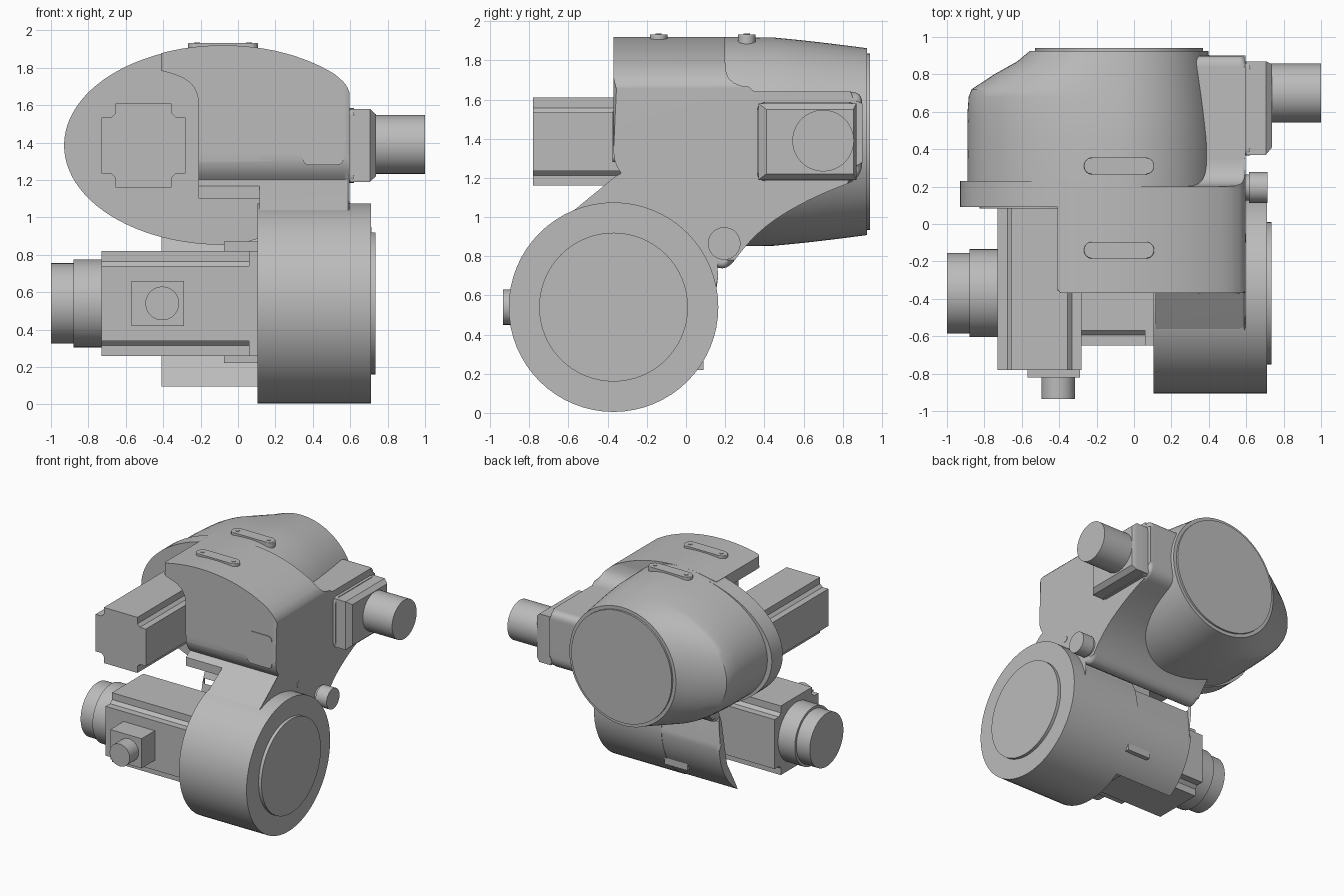
import bpy, bmesh
from math import cos, sin, pi, radians, sqrt
from mathutils import Vector

cube = bpy.data.objects.get("Cube")
if cube:
    bpy.data.objects.remove(cube)

grey = bpy.data.materials.new("casing grey")
grey.use_nodes = True
grey.diffuse_color = (0.5, 0.5, 0.5, 1)
grey.node_tree.nodes["Principled BSDF"].inputs["Base Color"].default_value = (0.5, 0.5, 0.5, 1)

PLACE = {"x": lambda a, b, c: (c, a, b), "y": lambda a, b, c: (a, c, b), "z": lambda a, b, c: (a, b, c)}


def finish(name, bm):
    bmesh.ops.recalc_face_normals(bm, faces=bm.faces)
    mesh = bpy.data.meshes.new(name)
    bm.to_mesh(mesh)
    bm.free()
    mesh.materials.append(grey)
    ob = bpy.data.objects.new(name, mesh)
    bpy.context.collection.objects.link(ob)
    return ob


def loft(name, sections, axis, edge=0.0):
    """Skin equal-length outlines given as (position, points); optionally round the cap rims."""
    bm = bmesh.new()
    rings = [[bm.verts.new(PLACE[axis](a, b, c)) for a, b in pts] for c, pts in sections]
    n = len(rings[0])
    for r, s in zip(rings, rings[1:]):
        for i in range(n):
            bm.faces.new((r[i], r[(i + 1) % n], s[(i + 1) % n], s[i]))
    caps = [bm.faces.new(rings[0]), bm.faces.new(rings[-1])]
    if edge:
        rims = [e for f in caps for e in f.edges]
        bmesh.ops.bevel(bm, geom=rims, offset=edge, segments=4, profile=0.5,
                        affect='EDGES', clamp_overlap=False)
    return finish(name, bm)


def prism(name, pts, axis, lo, hi, edge=0.0):
    return loft(name, [(lo, pts), (hi, pts)], axis, edge)


def ellipse(a, b, left, right, up, n=96):
    """Oval about (a, b) with separate left and right half widths."""
    out = []
    for i in range(n):
        t = 2 * pi * i / n
        out.append((a + cos(t) * (right if cos(t) > 0 else left), b + sin(t) * up))
    return out


def cylinder(name, axis, a, b, r, lo, hi, edge=0.0):
    return prism(name, ellipse(a, b, r, r, r, 64), axis, lo, hi, edge)


def filleted(corners, steps=6):
    """Replace each (a, b, r) corner by a smooth curve starting r away from it."""
    out = []
    for i, (a, b, r) in enumerate(corners):
        p = Vector((a, b))
        if not r:
            out.append((a, b))
            continue
        p0 = p + (Vector(corners[i - 1][:2]) - p).normalized() * r
        p1 = p + (Vector(corners[(i + 1) % len(corners)][:2]) - p).normalized() * r
        for k in range(steps + 1):
            t = k / steps
            out.append(tuple(p0 * (1 - t) ** 2 + p * 2 * t * (1 - t) + p1 * t * t))
    return out


def rect(a0, b0, a1, b1, r=0.0):
    return filleted([(a0, b0, r), (a1, b0, r), (a1, b1, r), (a0, b1, r)])


def notched(a, b, h, n):
    """Square motor section with stepped corners."""
    quarter = [(h, -h + n), (h, h - n), (h - n * 0.7, h - n), (h - n, h - n * 0.7)]
    out = []
    for k in range(4):
        c, s = round(cos(k * pi / 2)), round(sin(k * pi / 2))
        out += [(a + x * c - y * s, b + x * s + y * c) for x, y in quarter]
    return out


def boolean(ob, cutter, operation):
    mod = ob.modifiers.new(operation, 'BOOLEAN')
    mod.operation, mod.object, mod.solver = operation, cutter, 'EXACT'
    bpy.context.view_layer.objects.active = ob
    bpy.ops.object.modifier_apply(modifier=mod.name)
    bpy.data.objects.remove(cutter)


JY, JZ, JR = -0.37, 0.54, 0.535      # lower joint axis and radius
HX, HZ, HR = -0.08, 1.385, 0.535     # upper housing axis and radius

# Main casting: side profile with the joint arc at its foot
arc = [(JY + 0.532 * cos(radians(t)), JZ + 0.532 * sin(radians(t))) for t in range(135, 361, 5)]
upper = filleted([(0.19, 0.7, 0.1), (0.36, 0.93, 0.16), (0.62, 1.09, 0.15), (0.9, 1.2, 0.08),
                  (0.9, 1.64, 0.06), (0.2, 1.64, 0.15), (0.2, 2, 0), (JY, 2, 0), (JY, 1.26, 0.08)])
body = prism("main_casting", arc + upper, "x", -0.41, 0.597, 0.03)
crown = [p for p in ellipse(HX, HZ, 0.85, 0.85, HR) if p[1] > HZ + 0.01 and p[0] < 0.55]
corner = filleted([(-0.9, -0.1, 0), (0.6, -0.1, 0), (0.6, 1.7, 0.07), (0.5, 1.775, 0)])[:-1]
boolean(body, prism("crown_cutter", corner + crown, "y", -1.2, 1.2), 'INTERSECT')

# Bay for the lower motor, leaving a curved rear wall
bay = [(-1.2, -0.1), (-1.2, 1.35), (-0.366, 1.35), (-0.366, 1.1), (0.1, 1.1), (0.2, 0.9), (0.13, 0.72),
       (0.09, 0.5), (0.06, 0.35), (-0.04, 0.17), (-0.08, 0.09), (0.3, 0.09), (0.3, -0.1)]
boolean(body, prism("lower_bay_cutter", bay, "x", -0.6, 0.115), 'DIFFERENCE')
# Bay for the upper motor under a curled lip
lip = filleted([(-0.6, 0.95, 0), (-0.21, 0.95, 0), (-0.21, 1.72, 0.12), (-0.42, 1.79, 0.06), (-0.6, 1.79, 0)])
boolean(body, prism("upper_bay_cutter", lip, "y", -0.6, 0.1), 'DIFFERENCE')

# Upper housing: side lobe blending into a round rear opening
sections = []
for y, blend in ((0.2, 0), (0.45, 0), (0.6, 0), (0.68, 0.02), (0.72, 0.07), (0.8, 0.45), (0.87, 0.82), (0.925, 1)):
    r = HR - 0.058 * max(0, (y - 0.4) / 0.525) ** 1.2
    sections.append((y, ellipse(HX, HZ, 0.81 * (1 - blend) + r * blend, r, r)))
loft("upper_housing", sections, "y")
cylinder("rear_face", "y", HX, HZ, 0.45, 0.9, 0.94)
prism("motor_flange", ellipse(HX, HZ, 0.85, 0.53, 0.532), "y", 0.09, 0.23, 0.02)

# Lower joint drum and its cover
cylinder("joint_drum", "x", JY, JZ, JR, 0.105, 0.71, 0.012)
cylinder("joint_cover", "x", JY, JZ, 0.38, 0.7, 0.735)

# Upper motor
cylinder("upper_motor_seat", "y", -0.515, HZ, 0.31, 0.083, 0.12)
prism("upper_motor", notched(-0.505, HZ, 0.225, 0.075), "y", -0.78, 0.12)

# Lower motor with stepped rear caps and cable connector
prism("lower_motor", notched(JY, JZ, 0.28, 0.08), "x", -0.73, 0.06)
prism("lower_motor_mount", rect(JY - 0.28, JZ - 0.28, JY + 0.28, JZ + 0.28), "x", 0.06, 0.13)
prism("lower_motor_bracket", rect(-0.34, 0.22, 0.09, 0.87), "x", -0.075, 0.13)
cylinder("lower_motor_cap", "x", JY, JZ, 0.235, -0.88, -0.72)
cylinder("lower_motor_end", "x", JY, JZ, 0.215, -1.0, -0.87)
prism("cable_socket", rect(-0.57, 0.42, -0.29, 0.66), "y", -0.82, -0.63)
cylinder("cable_plug", "y", -0.405, JZ, 0.09, -0.935, -0.8)

# Side connector on the left arm
prism("side_plate", rect(0.365, 1.185, 0.87, 1.585, 0.04), "x", 0.57, 0.62, 0.01)
outer, inner = rect(0.37, 1.19, 0.87, 1.58), rect(0.41, 1.22, 0.855, 1.55)
loft("side_connector", [(0.6, outer), (0.705, outer), (0.738, inner)], "x")
cylinder("side_knob", "x", 0.7, 1.39, 0.157, 0.72, 1.0, 0.02)

# Stop pin, plug and cover plates
cylinder("stop_pin", "x", 0.195, 0.865, 0.083, 0.615, 0.715, 0.006)
cylinder("stop_pin_neck", "x", 0.195, 0.865, 0.07, 0.57, 0.63)
cylinder("side_plug", "x", -0.075, 1.055, 0.025, 0.58, 0.6)
prism("front_cover_plate", rect(0.345, 1.28, 0.565, 1.54, 0.04), "y", -0.375, -0.36)

# Lifting strips on the crown, each with two bolts
for place, y in (("front", -0.14), ("rear", 0.31)):
    strip = [(HX + sx * 0.143 + 0.045 * cos(t), y + 0.045 * sin(t))
             for sx, start in ((1, -pi / 2), (-1, pi / 2))
             for t in [start + pi * k / 12 for k in range(13)]]
    prism(place + "_strip", strip, "z", 1.86, 1.932, 0.006)
    for side, x in (("right", -0.22), ("left", 0.06)):
        cylinder(f"{place}_{side}_bolt", "z", x, y, 0.016, 1.9, 1.936)

# Shading
bpy.ops.object.select_all(action='DESELECT')
for ob in bpy.context.scene.objects:
    if ob.type == 'MESH':
        ob.select_set(True)
        bpy.context.view_layer.objects.active = ob
bpy.ops.object.shade_smooth_by_angle(angle=radians(32))
for ob in bpy.context.selected_objects:
    ob.modifiers.new("even_normals", 'WEIGHTED_NORMAL').keep_sharp = True
